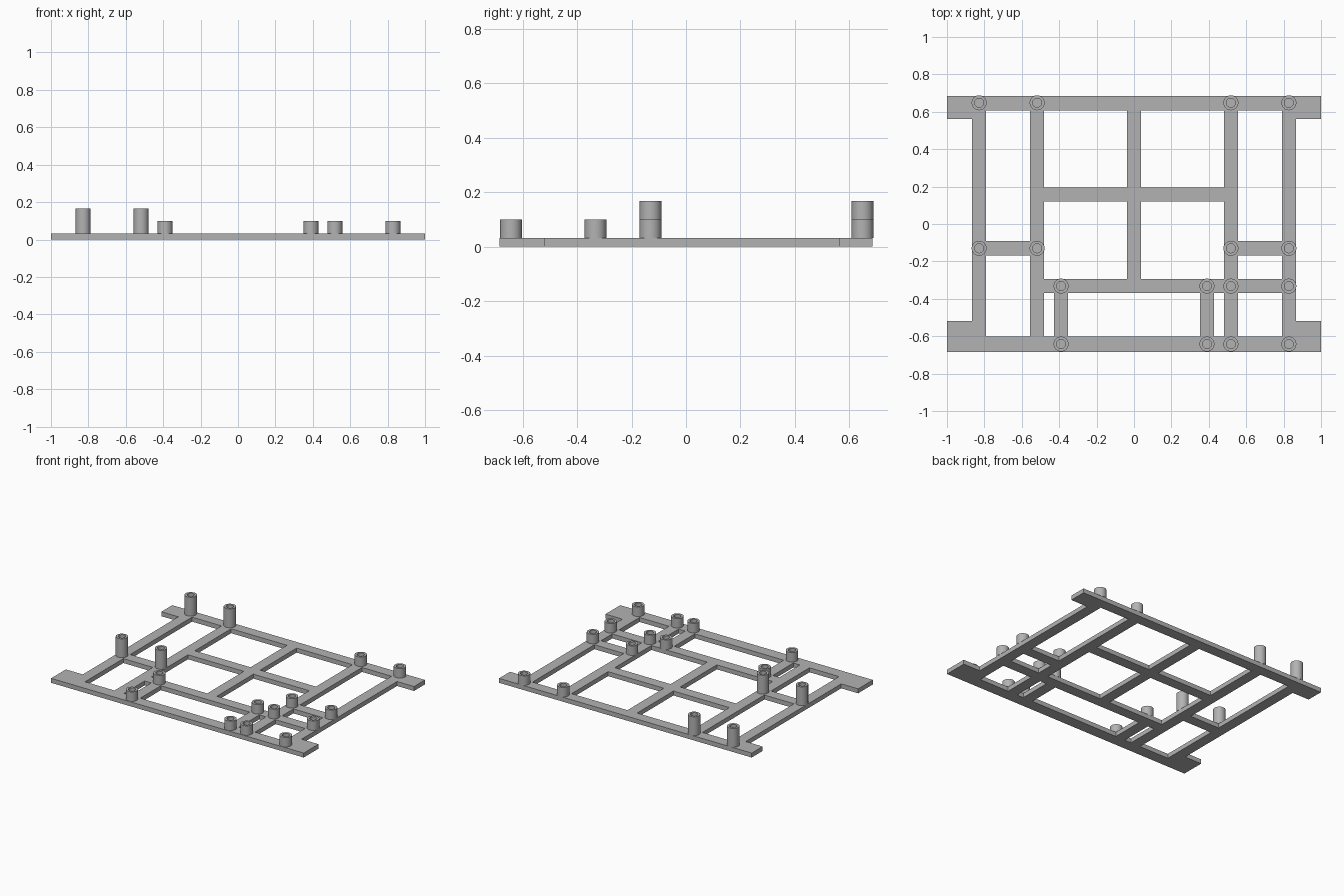
import bpy, bmesh, math

if "Cube" in bpy.data.objects:
    bpy.data.objects.remove(bpy.data.objects["Cube"])

PLATE = 0.032            # plate thickness
HALF = 0.038             # half width of a rib
R_OUT, R_IN, SEG = 0.04, 0.024, 48

grey = bpy.data.materials.new("light_grey")
grey.diffuse_color = (0.45, 0.45, 0.45, 1)
grey.use_nodes = True
grey.node_tree.nodes["Principled BSDF"].inputs["Base Color"].default_value = grey.diffuse_color


def finish(name, bm):
    bmesh.ops.recalc_face_normals(bm, faces=bm.faces)
    me = bpy.data.meshes.new(name)
    bm.to_mesh(me)
    bm.free()
    ob = bpy.data.objects.new(name, me)
    me.materials.append(grey)
    bpy.context.collection.objects.link(ob)
    return ob


def rib_v(x, y0, y1):
    return (x - HALF, x + HALF, y0, y1)


def rib_h(y, x0, x1):
    return (x0, x1, y - HALF, y + HALF)


# Layout of the frame as rectangles (x0, x1, y0, y1)
E = 0.685
rects = [(-1, 1, 0.608, E), (-1, 1, -E, -0.602)]            # back and front rails
for s in (-1, 1):
    a, b = sorted((s * 1.0, s * 0.83))
    rects += [(a, b, 0.562, E), (a, b, -E, -0.518)]         # corner tabs
    rects += [rib_v(s * 0.828, -E, E), rib_v(s * 0.518, -E, E)]   # long ribs
    rects.append(rib_v(s * 0.39, -0.332, -0.65))            # short front ribs
    a, b = sorted((s * 0.518, s * 0.828))
    rects.append(rib_h(-0.13, a, b))                        # side cross ribs
rects += [rib_v(0, -0.332, 0.65),                           # centre rib
          rib_h(0.158, -0.518, 0.518),                      # middle cross rib
          rib_h(-0.332, -0.518, 0.828)]                     # front cross rib
rects = [(a, b, min(c, d), max(c, d)) for a, b, c, d in rects]

# Frame plate: fill the grid cells covered by any rectangle, then extrude
xs = sorted({round(v, 4) for r in rects for v in r[:2]})
ys = sorted({round(v, 4) for r in rects for v in r[2:]})
bm = bmesh.new()
grid = {}


def vert(x, y):
    if (x, y) not in grid:
        grid[x, y] = bm.verts.new((x, y, 0))
    return grid[x, y]


for x0, x1 in zip(xs, xs[1:]):
    for y0, y1 in zip(ys, ys[1:]):
        cx, cy = (x0 + x1) / 2, (y0 + y1) / 2
        if any(a < cx < b and c < cy < d for a, b, c, d in rects):
            bm.faces.new([vert(x0, y0), vert(x1, y0), vert(x1, y1), vert(x0, y1)])
top = bmesh.ops.extrude_face_region(bm, geom=bm.faces[:])["geom"]
bmesh.ops.translate(bm, vec=(0, 0, PLATE),
                    verts=[v for v in top if isinstance(v, bmesh.types.BMVert)])
finish("frame_plate", bm)


# Hollow standoff posts
def standoff(x, y, height):
    bm = bmesh.new()
    profile = [(R_OUT, PLATE), (R_OUT, height), (R_IN, height), (R_IN, PLATE)]
    rings = [[bm.verts.new((x + r * math.cos(t), y + r * math.sin(t), z))
              for t in (2 * math.pi * i / SEG for i in range(SEG))]
             for r, z in profile]
    for lo, hi in zip(rings, rings[1:]):
        for i in range(SEG):
            j = (i + 1) % SEG
            bm.faces.new((lo[i], lo[j], hi[j], hi[i]))
    ob = finish("standoff_post", bm)
    bpy.context.view_layer.objects.active = ob
    ob.select_set(True)
    bpy.ops.object.shade_smooth_by_angle(angle=math.radians(35))
    ob.select_set(False)


for y in (0.648, -0.13):
    for x in (-0.828, -0.518, 0.518, 0.828):
        standoff(x, y, 0.167 if x < 0 else 0.1)
for y in (-0.332, -0.642):
    for x in (-0.39, 0.39, 0.518, 0.828):
        standoff(x, y, 0.1)
